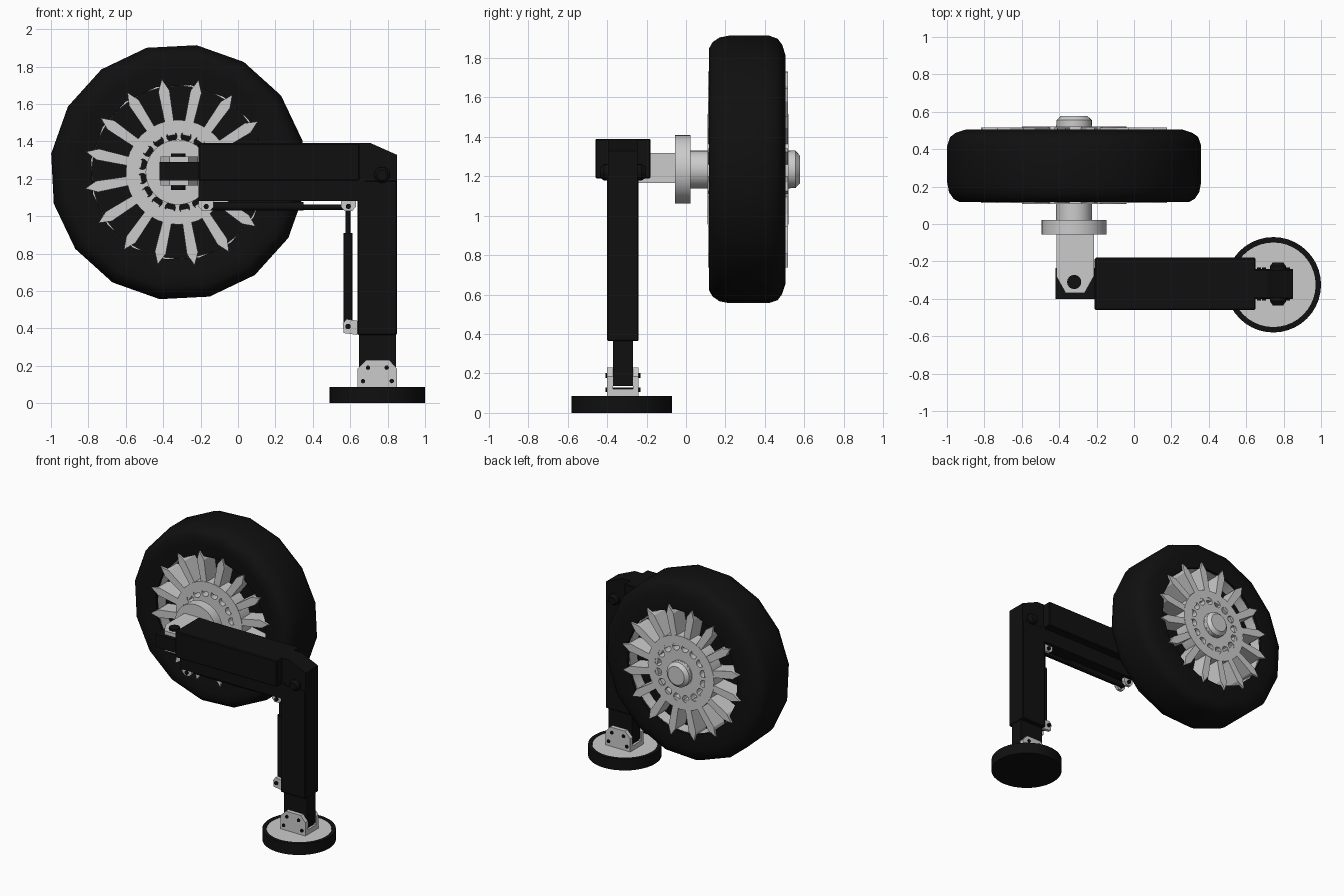
import bpy, bmesh
from math import sin, cos, pi, radians
from mathutils import Matrix, Vector

if "Cube" in bpy.data.objects:
    bpy.data.objects.remove(bpy.data.objects["Cube"])

black = bpy.data.materials.new("black")
black.diffuse_color = (0.005, 0.005, 0.005, 1)
black.use_nodes = True
black.node_tree.nodes["Principled BSDF"].inputs["Base Color"].default_value = black.diffuse_color
WX, WZ = -0.32, 1.235          # wheel axis position
ROT = {'X': Matrix.Rotation(pi / 2, 4, 'Y'), 'Y': Matrix.Rotation(-pi / 2, 4, 'X'), 'Z': Matrix()}


def finish(name, bm, mat=None, smooth=False):
    bmesh.ops.recalc_face_normals(bm, faces=bm.faces)
    me = bpy.data.meshes.new(name)
    bm.to_mesh(me)
    bm.free()
    ob = bpy.data.objects.new(name, me)
    bpy.context.collection.objects.link(ob)
    if mat:
        me.materials.append(mat)
    if smooth:
        bpy.ops.object.select_all(action='DESELECT')
        ob.select_set(True)
        bpy.context.view_layer.objects.active = ob
        bpy.ops.object.shade_smooth_by_angle(angle=radians(35))
    return ob


def box(name, x, y, z, mat=None, bevel=0):
    bm = bmesh.new()
    bmesh.ops.create_cube(bm, size=1)
    for v in bm.verts:
        v.co = [r[0] + (c + 0.5) * (r[1] - r[0]) for c, r in zip(v.co, (x, y, z))]
    if bevel:
        bmesh.ops.bevel(bm, geom=bm.edges[:], offset=bevel, segments=1, affect='EDGES')
    return finish(name, bm, mat)


def add_cyl(bm, axis, a, b, r, n, r2=None):
    d = (Vector(b) - Vector(a)).length
    m = Matrix.Translation((Vector(a) + Vector(b)) / 2) @ ROT[axis]
    bmesh.ops.create_cone(bm, cap_ends=True, segments=n, radius1=r,
                          radius2=r if r2 is None else r2, depth=d, matrix=m)


def cyl(name, axis, a, b, r, n=24, mat=None):
    bm = bmesh.new()
    add_cyl(bm, axis, a, b, r, n)
    return finish(name, bm, mat, True)


def prism(bm, pts, fn, lo, hi):
    """Extrude a 2D outline between lo and hi; fn maps (u, v, depth) to a point."""
    a = [bm.verts.new(fn(u, v, lo)) for u, v in pts]
    b = [bm.verts.new(fn(u, v, hi)) for u, v in pts]
    bm.faces.new(a)
    bm.faces.new(b[::-1])
    for i in range(len(a)):
        j = (i + 1) % len(a)
        bm.faces.new((a[i], a[j], b[j], b[i]))


XZ = lambda u, v, d: (u, d, v)
XY = lambda u, v, d: (u, v, d)


def lathe(name, prof, n, off, mat=None):
    """Closed (y, radius) profile turned about the wheel axis."""
    bm = bmesh.new()
    rings = []
    for i in range(n):
        t = radians(off) + 2 * pi * i / n
        rings.append([bm.verts.new((WX + r * cos(t), y, WZ + r * sin(t))) for y, r in prof])
    for i in range(n):
        p, q = rings[i], rings[(i + 1) % n]
        for k in range(len(prof)):
            m = (k + 1) % len(prof)
            bm.faces.new((p[k], p[m], q[m], q[k]))
    return finish(name, bm, mat, True)


# Tyre and recessed rim
lathe("tyre", [(.13, .47), (.12, .56), (.117, .62), (.135, .652), (.17, .676), (.22, .686), (.42, .686),
               (.465, .67), (.487, .64), (.505, .585), (.50, .47)], 16, 14.2, black)
lathe("rim_ring", [(.15, .462), (.15, .473), (.48, .473), (.48, .462)], 32, 10)
cyl("rim_disc", 'Y', (WX, .24, WZ), (WX, .39, WZ), .468, 32, black)

# Pointed spokes
bm = bmesh.new()
for i in range(16):
    t = radians(10) + i * pi / 8
    c, s = cos(t), sin(t)
    prism(bm, [(.2, -.022), (.44, -.03), (.505, 0), (.44, .03), (.2, .022)],
          lambda u, v, d: (WX + u * c - v * s, d, WZ + u * s + v * c), .112, .517)
finish("spokes", bm)

# Hub rings with drilled holes
bm = bmesh.new()
for i in range(16):
    t = i * pi / 8 + radians(10)
    x, z = WX + .195 * cos(t), WZ + .195 * sin(t)
    add_cyl(bm, 'Y', (x, .05, z), (x, .19, z), .028, 12)
    add_cyl(bm, 'Y', (x, .45, z), (x, .6, z), .028, 12)
cutter = finish("hole_cutter", bm)
cutter.hide_render = True
cutter.hide_set(True)
for nm, y0, y1 in (("hub_ring_inner", .108, .22), ("hub_ring_outer", .41, .52)):
    ob = lathe(nm, [(y0, .09), (y0, .28), (y1, .28), (y1, .09)], 32, 0)
    mod = ob.modifiers.new("holes", 'BOOLEAN')
    mod.object = cutter
    mod.solver = 'EXACT'
for y in (.186, ):
    lathe("hole_backing", [(y, .165), (y, .225), (y + .01, .225), (y + .01, .165)], 32, 0, black)

# Axle, flange and hub cap
cyl("axle", 'Y', (WX, .0, WZ), (WX, .53, WZ), .096, 24)
cyl("flange", 'Y', (WX, -.055, WZ), (WX, .022, WZ), .174, 32)
bm = bmesh.new()
add_cyl(bm, 'Y', (WX, .51, WZ), (WX, .555, WZ), .095, 24)
add_cyl(bm, 'Y', (WX, .555, WZ), (WX, .578, WZ), .095, 24, .07)
finish("hub_cap", bm, None, True)

# Steering fork with link and pin
bm = bmesh.new()
tip = [(-.415, -.05), (-.415, -.28), (-.365, -.37), (-.265, -.37), (-.215, -.28), (-.215, -.05)]
for z in ((1.165, 1.19), (1.29, 1.318)):
    prism(bm, tip, XY, *z)
finish("fork_plates", bm)
box("fork_block", (-.415, -.215), (-.2, -.05), (1.165, 1.318))
box("steering_link", (-.42, -.2), (-.4, -.235), (1.19, 1.29), black)
cyl("steering_pin", 'Z', (WX, -.31, 1.14), (WX, -.31, 1.335), .038, 16, black)

# Upper arm: wide sleeve, lower beam and elbow head
box("arm_sleeve", (-.21, .65), (-.46, -.18), (1.19, 1.39), black, .006)
box("arm_beam", (-.21, .68), (-.4, -.24), (1.08, 1.2), black)
bm = bmesh.new()
prism(bm, [(.6, 1.1), (.6, 1.39), (.71, 1.39), (.85, 1.328), (.85, 1.1)], XZ, -.395, -.245)
finish("elbow_head", bm, black)
bm = bmesh.new()
add_cyl(bm, 'Y', (.77, -.415, 1.22), (.77, -.225, 1.22), .042, 16)
add_cyl(bm, 'Y', (.77, -.225, 1.22), (.77, -.205, 1.22), .042, 16, .028)
add_cyl(bm, 'Y', (.77, -.435, 1.22), (.77, -.415, 1.22), .028, 16, .042)
finish("elbow_pin", bm, black, True)

# Lower leg
box("leg_sleeve", (.64, .85), (-.4, -.24), (.365, 1.19), black, .005)
box("leg_inner", (.647, .845), (-.37, -.27), (.137, .5), black)

# Ankle bracket with bolts
bm = bmesh.new()
plate = [(.64, .08), (.64, .185), (.685, .23), (.81, .23), (.85, .185), (.85, .08)]
for y in ((-.4, -.37), (-.27, -.24)):
    prism(bm, plate, XZ, *y)
prism(bm, [(.64, .08), (.64, .12), (.85, .12), (.85, .08)], XZ, -.37, -.27)
finish("ankle_bracket", bm)
bm = bmesh.new()
for x, z in ((.695, .19), (.795, .19), (.668, .118), (.822, .118)):
    add_cyl(bm, 'Y', (x, -.408, z), (x, -.232, z), .012, 10)
finish("ankle_bolts", bm, black)

# Foot pad
C = (.745, -.325)
cyl("foot_pad", 'Z', (*C, 0), (*C, .078), .255, 40, black)
bm = bmesh.new()
add_cyl(bm, 'Z', (*C, .06), (*C, .083), .226, 40)
finish("foot_top", bm, None, True)
bm = bmesh.new()
for z0, z1 in ((.07, .086), ):
    n = 40
    pts = [[(C[0] + r * cos(2 * pi * i / n), C[1] + r * sin(2 * pi * i / n), z)
            for r, z in ((.228, z0), (.228, z1), (.255, z1), (.255, z0))] for i in range(n)]
    vs = [[bm.verts.new(p) for p in row] for row in pts]
    for i in range(n):
        for k in range(4):
            a, b, m = vs[i], vs[(i + 1) % n], (k + 1) % 4
            bm.faces.new((a[k], a[m], b[m], b[k]))
finish("foot_rim", bm, black, True)

# Hydraulic rams and their lugs
Y = -.32
cyl("arm_ram_barrel", 'X', (-.15, Y, 1.052), (.35, Y, 1.052), .023, 16, black)
cyl("arm_ram_rod", 'X', (.34, Y, 1.048), (.58, Y, 1.048), .014, 12, black)
cyl("leg_ram_barrel", 'Z', (.588, Y, .4), (.588, Y, .91), .023, 16, black)
cyl("leg_ram_rod", 'Z', (.588, Y, .9), (.588, Y, 1.05), .014, 12, black)
lugs, pins = bmesh.new(), bmesh.new()
for y0, y1 in ((-.375, -.35), (-.29, -.265)):
    for x in (-.17, .59):
        prism(lugs, [(x - .04, 1.08), (x - .04, 1.05), (x - .02, 1.027), (x + .02, 1.027),
                     (x + .04, 1.05), (x + .04, 1.08)], XZ, y0, y1)
    prism(lugs, [(.64, .365), (.565, .375), (.56, .425), (.58, .45), (.64, .44)], XZ, y0, y1)
for x, z in ((-.17, 1.052), (.59, 1.052), (.588, .41)):
    add_cyl(pins, 'Y', (x, -.385, z), (x, -.25, z), .014, 12)
finish("ram_lugs", lugs)
finish("ram_pins", pins, black)
